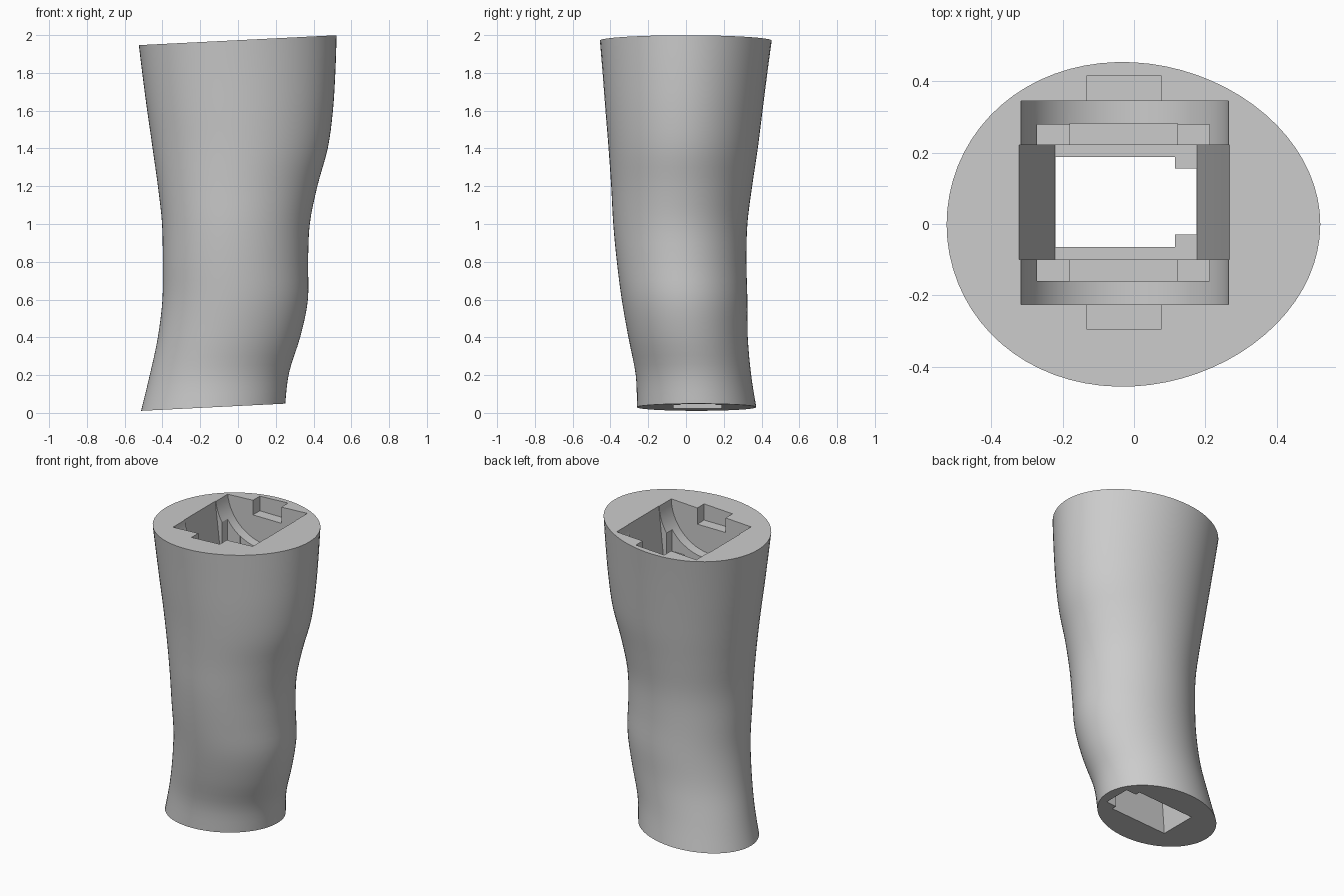
import bpy, bmesh, math
from mathutils import Vector

if "Cube" in bpy.data.objects:
    bpy.data.objects.remove(bpy.data.objects["Cube"], do_unlink=True)

grey = bpy.data.materials.new("plain_grey")
grey.use_nodes = True
colour = (0.6, 0.6, 0.6, 1)
grey.diffuse_color = colour
grey.node_tree.nodes["Principled BSDF"].inputs["Base Color"].default_value = colour


def loft(name, rings):
    """Closed solid through rings with equal point counts."""
    bm = bmesh.new()
    rows = [[bm.verts.new(p) for p in ring] for ring in rings]
    n = len(rows[0])
    for a, b in zip(rows, rows[1:]):
        for i in range(n):
            j = (i + 1) % n
            bm.faces.new((a[i], a[j], b[j], b[i]))
    bm.faces.new(rows[0][::-1])
    bm.faces.new(rows[-1])
    bmesh.ops.recalc_face_normals(bm, faces=bm.faces)
    mesh = bpy.data.meshes.new(name)
    bm.to_mesh(mesh)
    bm.free()
    mesh.materials.append(grey)
    obj = bpy.data.objects.new(name, mesh)
    bpy.context.collection.objects.link(obj)
    return obj


def rect(x0, x1, y0, y1, z):
    return [(x0, y0, z), (x1, y0, z), (x1, y1, z), (x0, y1, z)]


def box(name, x0, x1, y0, y1, z0, z1=2.2):
    return loft(name, [rect(x0, x1, y0, y1, z0), rect(x0, x1, y0, y1, z1)])


# Leg shell: height, left edge, right edge, front edge, back edge
profile = [
    (0.03, -.513, .25, -.26, .372), (0.2, -.47, .27, -.266, .345),
    (0.4, -.425, .33, -.305, .327), (0.6, -.40, .37, -.34, .325),
    (0.8, -.398, .371, -.366, .32), (1.0, -.402, .38, -.385, .325),
    (1.2, -.424, .42, -.396, .35), (1.4, -.452, .475, -.41, .38),
    (1.6, -.48, .503, -.426, .405), (1.8, -.505, .516, -.441, .43),
    (1.973, -.525, .522, -.455, .453)]


def catmull(a, b, c, d, t):
    return tuple(0.5 * (2 * q + (r - p) * t + (2 * p - 5 * q + 4 * r - s) * t ** 2
                        + (3 * q - p - 3 * r + s) * t ** 3)
                 for p, q, r, s in zip(a, b, c, d))


def leg_ring(z, left, right, front, back):
    cx, rx = (left + right) / 2, (right - left) / 2
    cy, ry = (front + back) / 2, (back - front) / 2
    tilt = 0.053 * max(0, abs(z - 1) * 2 - 1)
    egg = 0.06 * z / 2
    pts = []
    for i in range(72):
        t = math.tau * i / 72
        x = cx + rx * math.cos(t)
        y = cy + ry * math.sin(t) * (1 - egg * math.cos(t))
        pts.append((x, y, z + tilt * (x - cx)))
    return pts


rings = []
last = len(profile) - 1
for k in range(last):
    quad = [profile[min(max(k + o, 0), last)] for o in (-1, 0, 1, 2)]
    rings += [leg_ring(*catmull(*quad, s / 4)) for s in range(4)]
rings.append(leg_ring(*profile[-1]))
leg = loft("leg_shell", rings)

# Socket cutters: tapered shaft and lower passage
cutters = [
    loft("upper_shaft", [rect(-.222, .176, -.1, .222, 1.1),
                         rect(-.323, .267, -.1, .222, 1.97),
                         rect(-.323, .267, -.1, .222, 2.2)])]


def passage_ring(x0, xm, x1, z):
    return [(x0, -.065, z), (xm, -.065, z), (xm, -.03, z), (x1, -.03, z),
            (x1, .155, z), (xm, .155, z), (xm, .188, z), (x0, .188, z)]


cutters.append(loft("lower_passage", [passage_ring(-.30, .115, .19, -.1),
                                      passage_ring(-.22, .115, .175, 1.0),
                                      passage_ring(-.22, .115, .175, 1.15)]))

# Round-bottomed pockets, stepped recesses and shallow tab slots, front and back
centre_y, middle_x, radius = 0.06, -0.027, 0.292
for side, label in ((1, "back"), (-1, "front")):
    def span(a, b):
        return sorted((centre_y + side * a, centre_y + side * b))

    y0, y1 = span(.10, .285)
    arc = [(middle_x - radius * math.cos(math.pi * i / 32),
            1.99 - radius * math.sin(math.pi * i / 32)) for i in range(33)]
    arc = [(middle_x - radius, 2.2)] + arc + [(middle_x + radius, 2.2)]
    cutters.append(loft(label + "_pocket", [[(x, y, z) for x, z in arc] for y in (y0, y1)]))
    cutters.append(box(label + "_recess", -.18, .122, *span(.11, .221), 1.6))
    cutters.append(box(label + "_side_recess", -.272, .212, *span(.12, .219), 1.68))
    cutters.append(box(label + "_tab_slot", -.132, .075, *span(.13, .356), 1.87))

for cutter in cutters:
    mod = leg.modifiers.new(cutter.name, 'BOOLEAN')
    mod.operation = 'DIFFERENCE'
    mod.solver = 'EXACT'
    mod.object = cutter
    cutter.hide_render = True

bpy.context.view_layer.update()
evaluated = leg.evaluated_get(bpy.context.evaluated_depsgraph_get())
result = bpy.data.meshes.new_from_object(evaluated)
leg.modifiers.clear()
leg.data = result
result.materials.clear()
result.materials.append(grey)
for poly in result.polygons:
    poly.material_index = 0
for cutter in cutters:
    bpy.data.objects.remove(cutter, do_unlink=True)

# Smooth skin with crisp cut edges
bpy.ops.object.select_all(action='DESELECT')
leg.select_set(True)
bpy.context.view_layer.objects.active = leg
bpy.ops.object.shade_smooth_by_angle(angle=math.radians(30))
